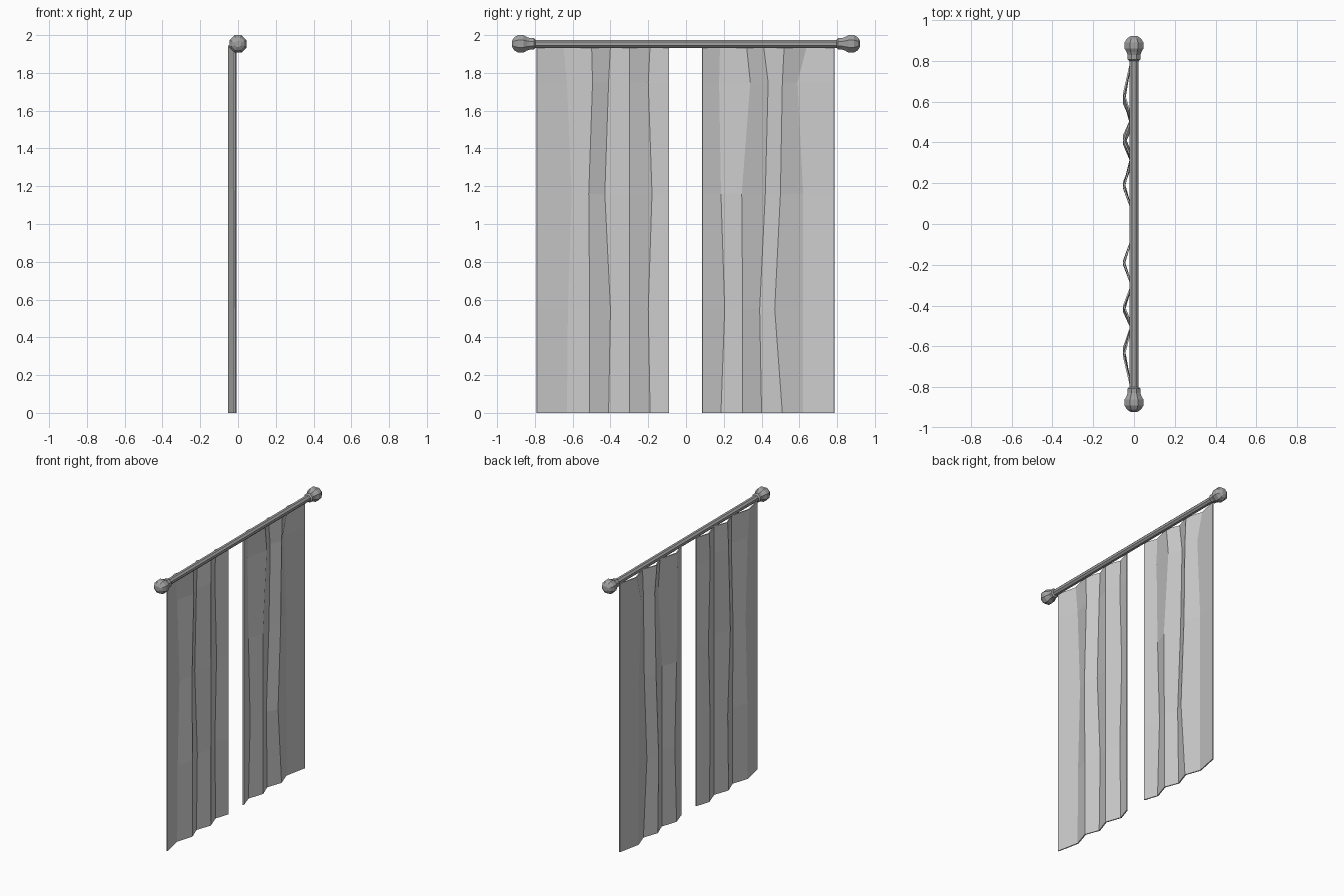
import bpy, bmesh, math

if "Cube" in bpy.data.objects:
    bpy.data.objects.remove(bpy.data.objects["Cube"])


def make_material(name, value):
    mat = bpy.data.materials.new(name)
    mat.use_nodes = True
    colour = (value, value, value, 1)
    mat.diffuse_color = colour
    mat.node_tree.nodes["Principled BSDF"].inputs["Base Color"].default_value = colour
    return mat


def make_object(name, bm, mat):
    bmesh.ops.recalc_face_normals(bm, faces=bm.faces)
    mesh = bpy.data.meshes.new(name)
    bm.to_mesh(mesh)
    bm.free()
    mesh.materials.append(mat)
    obj = bpy.data.objects.new(name, mesh)
    bpy.context.collection.objects.link(obj)
    return obj


def lathe_along_y(name, profile, mat, sides=8):
    """Revolve (y, apothem) pairs around the rod axis, with capped ends."""
    bm = bmesh.new()
    rings = []
    for y, apothem in profile:
        radius = apothem / math.cos(math.pi / sides)
        ring = []
        for i in range(sides):
            a = 2 * math.pi * (i + 0.5) / sides
            ring.append(bm.verts.new((radius * math.cos(a), y, ROD_Z + radius * math.sin(a))))
        rings.append(ring)
    for low, high in zip(rings, rings[1:]):
        for i in range(sides):
            j = (i + 1) % sides
            bm.faces.new((low[i], low[j], high[j], high[i]))
    bm.faces.new(rings[0])
    bm.faces.new(rings[-1])
    return make_object(name, bm, mat)


def curtain(name, folds, mat):
    """Pleated sheet: each fold lists its y at the row heights."""
    bm = bmesh.new()
    columns = []
    for i, fold in enumerate(folds):
        if i in (0, len(folds) - 1):
            x = -0.017
        else:
            x = -0.05 if i % 2 else -0.012
        columns.append([bm.verts.new((x, y, z)) for y, z in zip(fold, ROWS)])
    for a, b in zip(columns, columns[1:]):
        for k in range(len(ROWS) - 1):
            bm.faces.new((a[k], b[k], b[k + 1], a[k + 1]))
    obj = make_object(name, bm, mat)
    solid = obj.modifiers.new("cloth thickness", "SOLIDIFY")
    solid.thickness = 0.008
    solid.offset = 0
    return obj


ROD_Z = 1.954
ROWS = (0, 0.55, 1.16, 1.75, 1.945)
metal = make_material("rod grey", 0.36)
cloth = make_material("curtain light grey", 0.6)

# Rod and its ball ends
lathe_along_y("curtain_rod", [(-0.82, 0.021), (0.82, 0.021)], metal)
finial = [(0.798, 0.022), (0.806, 0.031), (0.828, 0.031), (0.842, 0.036),
          (0.86, 0.046), (0.89, 0.046), (0.91, 0.034), (0.921, 0.016)]
for side, label in ((-1, "front"), (1, "back")):
    lathe_along_y(label + "_finial", [(side * y, r) for y, r in finial], metal)

# Pleated curtain panels
curtain("front_curtain", [
    [-0.79] * 5,
    (-0.63, -0.625, -0.605, -0.63, -0.65),
    (-0.51, -0.51, -0.515, -0.495, -0.5),
    (-0.41, -0.4, -0.43, -0.41, -0.4),
    [-0.3] * 5,
    (-0.19, -0.2, -0.18, -0.2, -0.19),
    [-0.09] * 5], cloth)
curtain("back_curtain", [
    [0.085] * 5,
    (0.185, 0.205, 0.185, 0.175, 0.18),
    (0.3, 0.3, 0.295, 0.34, 0.32),
    (0.4, 0.39, 0.42, 0.435, 0.41),
    (0.51, 0.47, 0.5, 0.51, 0.52),
    (0.62, 0.62, 0.62, 0.59, 0.64),
    [0.785] * 5], cloth)
